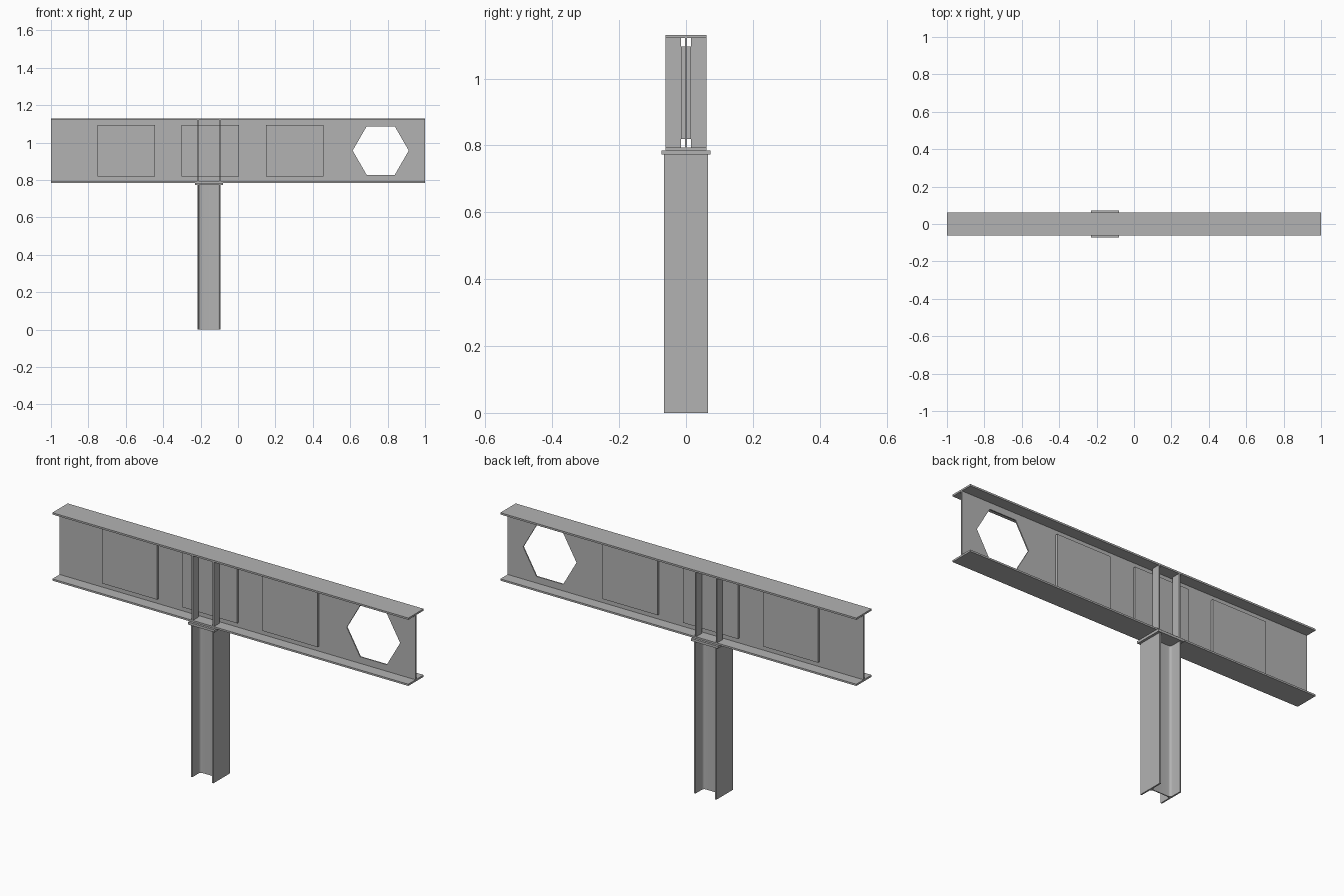
import bpy, bmesh, math

cube = bpy.data.objects.get("Cube")
if cube:
    bpy.data.objects.remove(cube, do_unlink=True)

steel = bpy.data.materials.new("grey steel")
steel.use_nodes = True
GREY = (0.45, 0.45, 0.45, 1)
steel.diffuse_color = GREY
steel.node_tree.nodes["Principled BSDF"].inputs["Base Color"].default_value = GREY


def prism(name, outline, depth, place):
    """Extrude a 2D outline; place maps (u, v, depth) to a 3D point."""
    bm = bmesh.new()
    face = bm.faces.new([bm.verts.new(place(u, v, 0)) for u, v in outline])
    vec = bm.verts.new(place(0, 0, depth)).co - bm.verts.new(place(0, 0, 0)).co
    new = bmesh.ops.extrude_face_region(bm, geom=[face])["geom"]
    bmesh.ops.translate(bm, vec=vec, verts=[g for g in new if isinstance(g, bmesh.types.BMVert)])
    bmesh.ops.delete(bm, geom=[v for v in bm.verts if not v.link_faces], context="VERTS")
    bmesh.ops.recalc_face_normals(bm, faces=bm.faces)
    mesh = bpy.data.meshes.new(name)
    bm.to_mesh(mesh)
    bm.free()
    mesh.materials.append(steel)
    obj = bpy.data.objects.new(name, mesh)
    bpy.context.collection.objects.link(obj)
    return obj


def box(name, x0, x1, y0, y1, z0, z1):
    return prism(name, [(x0, y0), (x1, y0), (x1, y1), (x0, y1)], z1 - z0,
                 lambda u, v, d: (u, v, z0 + d))


def i_section(height, width, web, flange, radius=0, steps=6):
    """I profile: height along v, width along u, optional root fillets."""
    h, w, t = height / 2, width / 2, web / 2
    quarter = [(w, h), (w, h - flange)]
    if radius:
        for i in range(steps + 1):
            a = math.pi / 2 * (1 + i / steps)
            quarter.append((t + radius + radius * math.cos(a),
                            h - flange - radius + radius * math.sin(a)))
    else:
        quarter.append((t, h - flange))
    right = quarter + [(u, -v) for u, v in reversed(quarter)]
    return right + [(-u, -v) for u, v in right]


# Main dimensions
BASE, TOP = 0.785, 1.13
HALF, FLANGE, WEB = 0.0615, 0.009, 0.006
MID = (BASE + TOP) / 2
COL_X, COL_H, COL_FLANGE = -0.155, 0.125, 0.0075
CAP, COVER = 0.0125, 0.0125
OPENINGS = (-0.598, -0.148, 0.303, 0.763)

# Castellated beam running along x
beam = prism("beam", i_section(TOP - BASE, 2 * HALF, WEB, FLANGE), 2,
             lambda u, v, d: (d - 1, u, MID + v))

# Hexagonal web openings
for i, x in enumerate(OPENINGS):
    hexagon = [(x + 0.15 * math.cos(k * math.pi / 3), MID + 0.15 * math.sin(k * math.pi / 3))
               for k in range(6)]
    cutter = prism(f"opening_cutter_{i + 1}", hexagon, 0.04, lambda u, v, d: (u, d - 0.02, v))
    cutter.hide_render = True
    cutter.hide_set(True)
    cut = beam.modifiers.new("opening", "BOOLEAN")
    cut.operation, cut.solver, cut.object = "DIFFERENCE", "EXACT", cutter

# Apply the cuts and discard the cutters
bpy.context.view_layer.update()
cut_mesh = bpy.data.meshes.new_from_object(beam.evaluated_get(bpy.context.evaluated_depsgraph_get()))
beam.modifiers.clear()
beam.data = cut_mesh
for obj in [o for o in bpy.data.objects if o.name.startswith("opening_cutter")]:
    bpy.data.objects.remove(obj, do_unlink=True)

for side, label in ((-1, "front"), (1, "back")):
    # Cover plates closing three of the openings
    inner, outer = WEB / 2, WEB / 2 + COVER
    for i, x in enumerate(OPENINGS[:3]):
        box(f"cover_plate_{label}_{i + 1}", x - 0.154, x + 0.154,
            *sorted((side * inner, side * outer)), MID - 0.138, MID + 0.138)
    # Web stiffeners above the column flanges
    for sx, end in ((-1, "right"), (1, "left")):
        x = COL_X + sx * (COL_H - COL_FLANGE) / 2
        box(f"stiffener_{label}_{end}", x - 0.0035, x + 0.0035,
            *sorted((side * outer, side * HALF)), BASE + FLANGE, TOP - FLANGE)

# Cap plate between beam and column
box("cap_plate", COL_X - 0.075, COL_X + 0.075, -0.073, 0.073, BASE - CAP, BASE)

# Rolled column with filleted roots, flanges facing left and right
column = prism("column", i_section(COL_H, 0.132, 0.005, COL_FLANGE, 0.0125), BASE - CAP,
               lambda u, v, d: (COL_X + v, u, d))
bpy.ops.object.select_all(action="DESELECT")
column.select_set(True)
bpy.context.view_layer.objects.active = column
bpy.ops.object.shade_smooth_by_angle(angle=math.radians(30))
